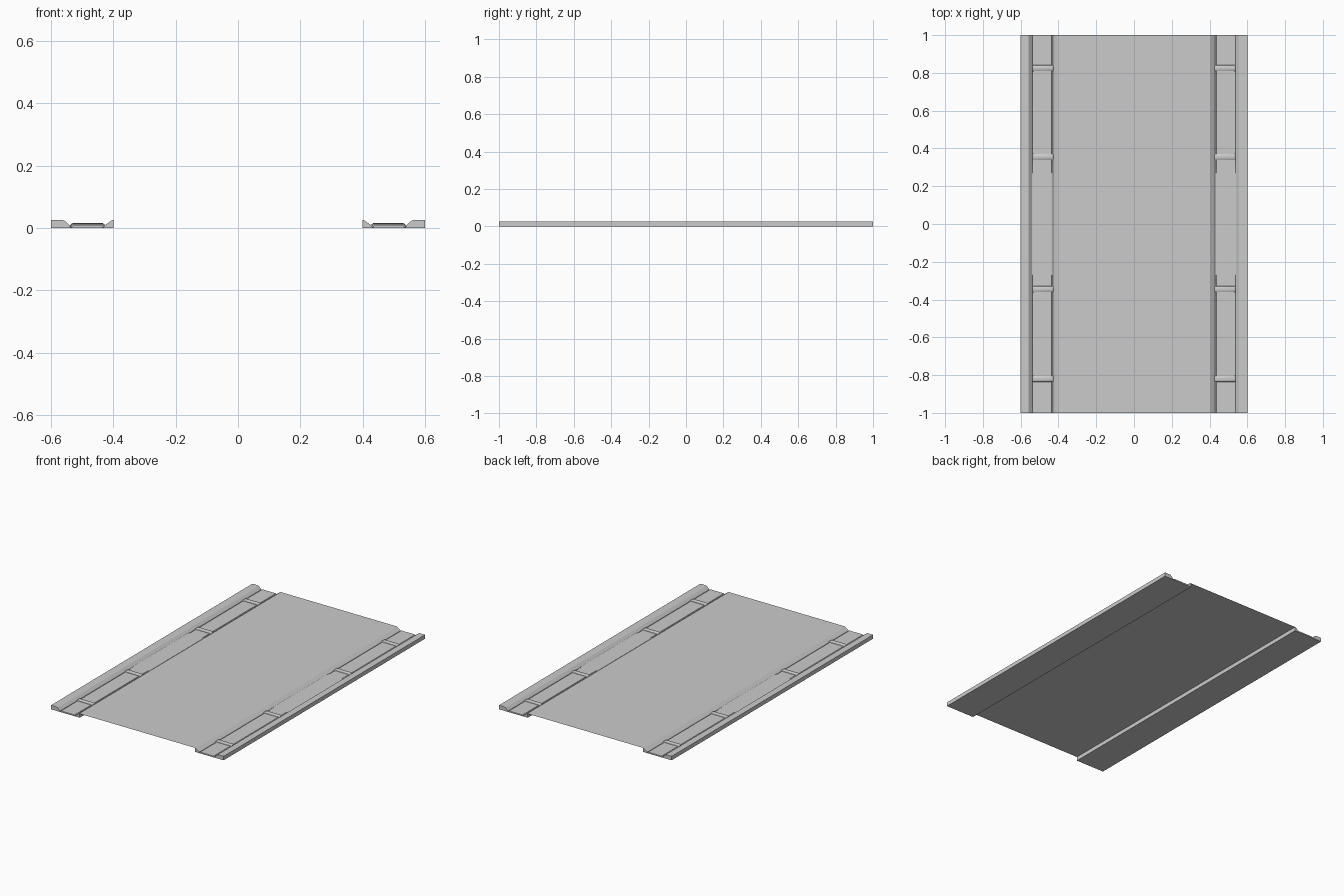
import bpy, bmesh

if "Cube" in bpy.data.objects:
    bpy.data.objects.remove(bpy.data.objects["Cube"])

grey = bpy.data.materials.new("light_grey")
grey.use_nodes = True
colour = (0.6, 0.6, 0.6, 1)
grey.diffuse_color = colour
grey.node_tree.nodes["Principled BSDF"].inputs["Base Color"].default_value = colour


def finish(name, bm):
    mesh = bpy.data.meshes.new(name)
    bm.to_mesh(mesh)
    bm.free()
    mesh.materials.append(grey)
    obj = bpy.data.objects.new(name, mesh)
    bpy.context.collection.objects.link(obj)
    return obj


def loft(name, rings):
    """Closed solid through equal rings of points, capped at both ends."""
    bm = bmesh.new()
    loops = [[bm.verts.new(p) for p in ring] for ring in rings]
    n = len(loops[0])
    for a, b in zip(loops, loops[1:]):
        for i in range(n):
            j = (i + 1) % n
            bm.faces.new((a[i], a[j], b[j], b[i]))
    bm.faces.new(loops[0])
    bm.faces.new(loops[-1])
    bmesh.ops.recalc_face_normals(bm, faces=bm.faces)
    return finish(name, bm)


def rail_ring(side, y, groove):
    """Gutter cross-section with narrow grooves beside the raised floor."""
    top, floor = 0.025, 0.008
    low = floor - groove
    pts = [(0.4, 0), (0.6, 0), (0.6, top), (0.562, top), (0.555, 0.022),
           (0.54, floor), (0.538, low), (0.533, low), (0.531, floor),
           (0.436, floor), (0.434, low), (0.43, low), (0.428, floor),
           (0.407, 0.023), (0.403, top), (0.4, top)]
    return [(side * x, y, z) for x, z in pts]


# Centre floor sheet, flush with the tops of the gutters
bm = bmesh.new()
bm.faces.new([bm.verts.new(p) for p in
              [(-0.4, -1, 0.025), (0.4, -1, 0.025), (0.4, 1, 0.025), (-0.4, 1, 0.025)]])
finish("centre_floor", bm)

# Side gutters; the grooves fade out along the middle stretch
stations = [(-1, 0.005), (-0.31, 0.005), (-0.27, 0.0005),
            (0.27, 0.0005), (0.31, 0.005), (1, 0.005)]
for side, label in ((1, "left"), (-1, "right")):
    loft(label + "_gutter", [rail_ring(side, y, g) for y, g in stations])

    # Rounded cross straps over the channel
    for k, y in enumerate((-0.82, -0.345, 0.355, 0.825)):
        rings = []
        for x, rise in ((0.427, 0.004), (0.434, 0.009), (0.531, 0.009), (0.538, 0.004)):
            section = [(-0.017, 0), (-0.015, 0.5), (-0.009, 0.9), (0, 1),
                       (0.009, 0.9), (0.015, 0.5), (0.017, 0)]
            rings.append([(side * x, y + dy, 0.006 + rise * h) for dy, h in section])
        strap = loft(f"{label}_strap_{k + 1}", rings)
        bpy.ops.object.select_all(action="DESELECT")
        strap.select_set(True)
        bpy.context.view_layer.objects.active = strap
        bpy.ops.object.shade_smooth_by_angle()
